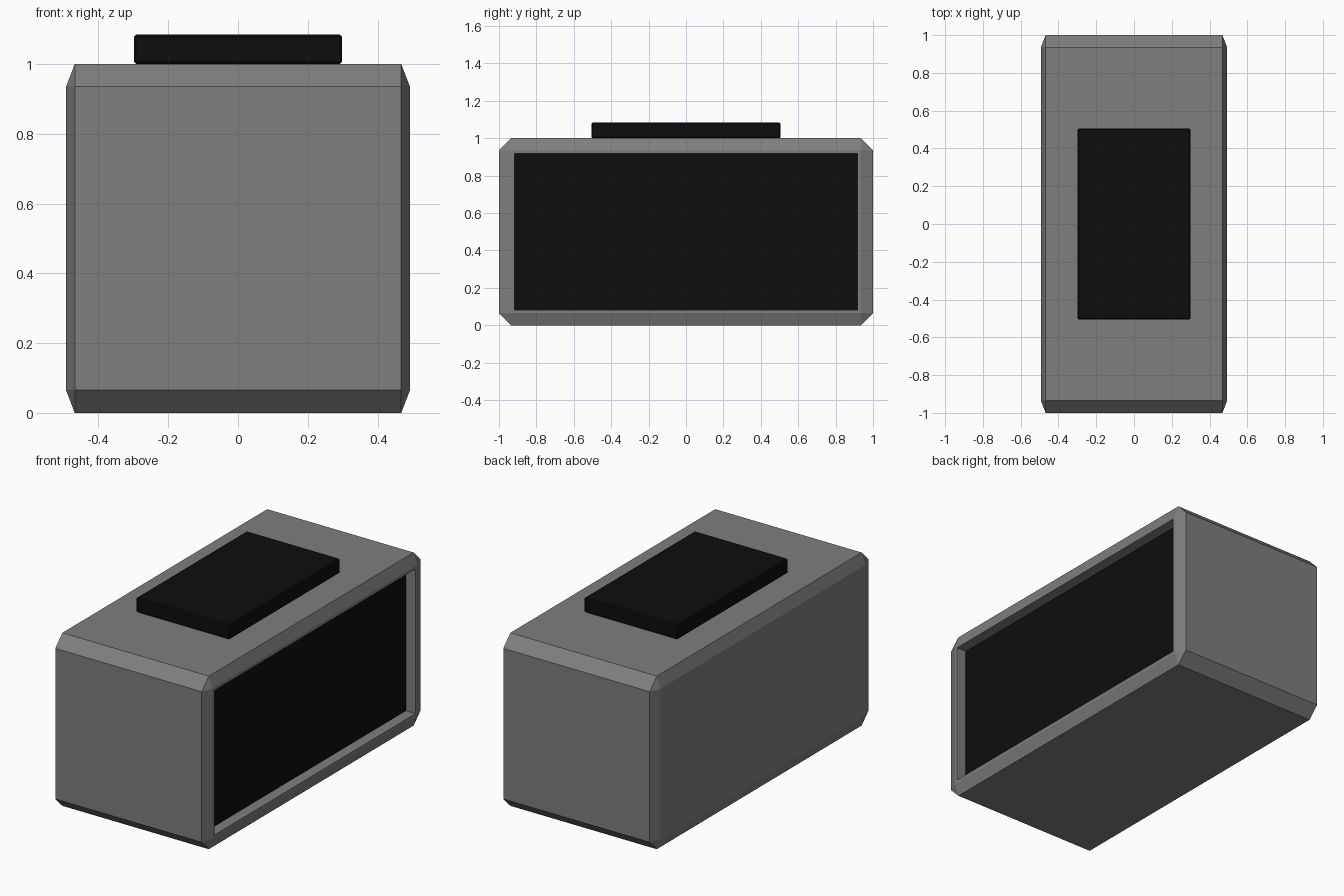
import bpy
import bmesh
from mathutils import Vector

cube = bpy.data.objects.get("Cube")
if cube:
    bpy.data.objects.remove(cube, do_unlink=True)


def material(name, rgb):
    mat = bpy.data.materials.new(name)
    mat.use_nodes = True
    mat.diffuse_color = (*rgb, 1)
    mat.node_tree.nodes["Principled BSDF"].inputs["Base Color"].default_value = (*rgb, 1)
    return mat


grey = material("casing grey", (0.21, 0.21, 0.21))
black = material("panel black", (0.004, 0.004, 0.004))


def bevelled_box(size, bevel, stretch=1.0):
    """Box mesh with chamfered edges; stretch squeezes x after bevelling."""
    bm = bmesh.new()
    bmesh.ops.create_cube(bm, size=1)
    bmesh.ops.scale(bm, vec=(size[0] / stretch, size[1], size[2]), verts=bm.verts)
    bmesh.ops.bevel(bm, geom=bm.edges[:], offset=bevel, segments=1,
                    profile=0.5, affect='EDGES')
    bmesh.ops.scale(bm, vec=(stretch, 1, 1), verts=bm.verts)
    return bm


def add_object(name, bm, centre, mats):
    bmesh.ops.recalc_face_normals(bm, faces=bm.faces)
    mesh = bpy.data.meshes.new(name)
    bm.to_mesh(mesh)
    bm.free()
    for mat in mats:
        mesh.materials.append(mat)
    obj = bpy.data.objects.new(name, mesh)
    obj.location = centre
    bpy.context.collection.objects.link(obj)
    return obj


# Casing: chamfered box with a recessed dark panel in its +x side
casing = bevelled_box((0.986, 2, 1), 0.065, 0.385)
side = max(casing.faces, key=lambda f: f.calc_center_median().x)
bmesh.ops.inset_region(casing, faces=[side], thickness=0.025)
recess = bmesh.ops.extrude_face_region(casing, geom=[side])["geom"]
bmesh.ops.delete(casing, geom=[side], context='FACES_ONLY')
bmesh.ops.translate(casing, vec=Vector((-0.062, 0, 0)),
                    verts=[v for v in recess if isinstance(v, bmesh.types.BMVert)])
for face in recess:
    if isinstance(face, bmesh.types.BMFace):
        face.material_index = 1
add_object("casing", casing, (0, 0, 0.5), [grey, black])

# Raised pad on the top
add_object("top_pad", bevelled_box((0.596, 1.01, 0.085), 0.006), (0, 0, 1.0425), [black])
